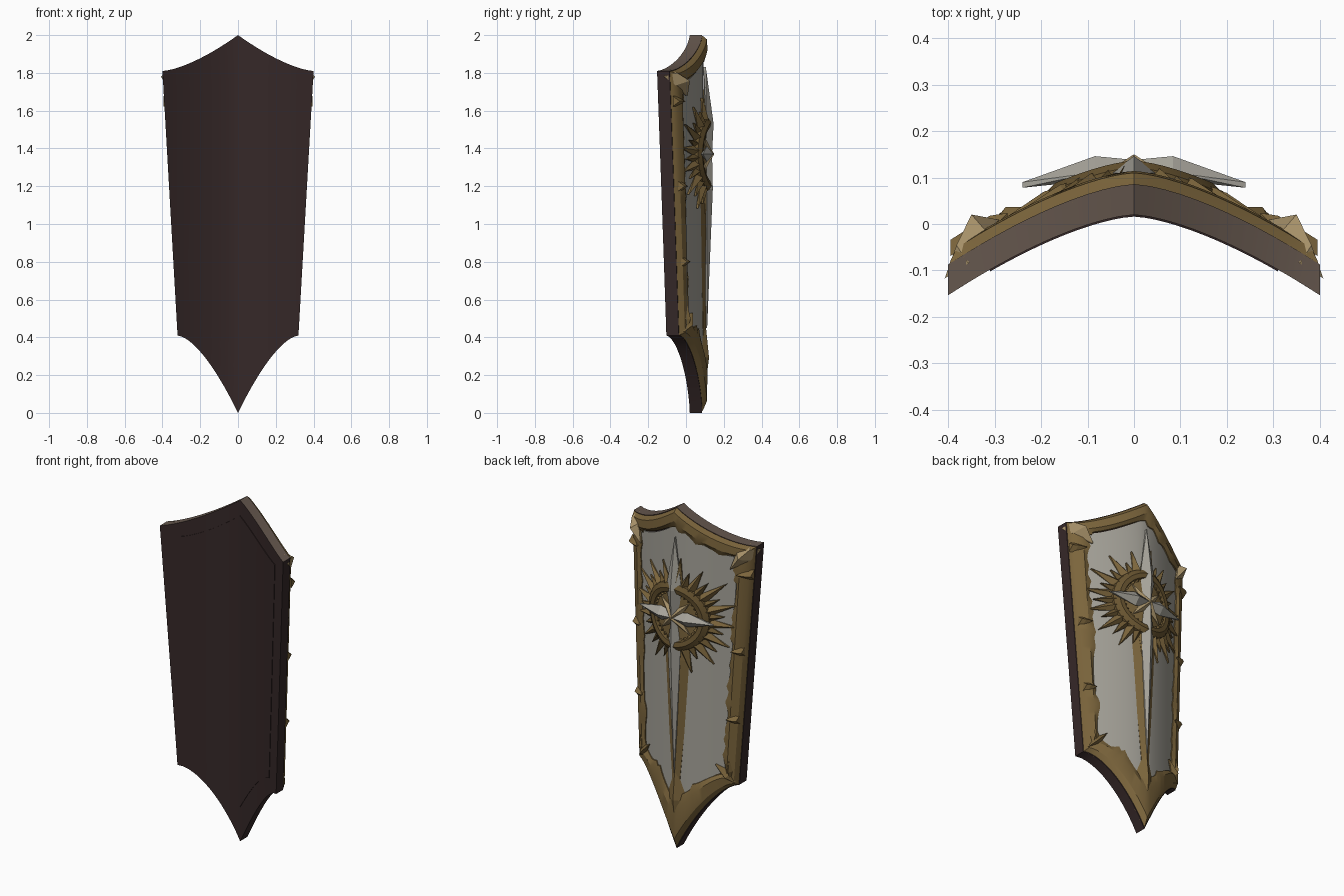
import bpy, math, random
from mathutils import Vector

random.seed(4)
cube = bpy.data.objects.get("Cube")
if cube:
    bpy.data.objects.remove(cube)


def material(name, rgb):
    m = bpy.data.materials.new(name)
    m.use_nodes = True
    m.diffuse_color = (*rgb, 1)
    m.node_tree.nodes["Principled BSDF"].inputs["Base Color"].default_value = (*rgb, 1)
    return m


DARK = material("dark brown wood", (0.036, 0.021, 0.021))
TAUPE = material("worn taupe edge", (0.13, 0.095, 0.075))
GOLD = material("aged gold", (0.20, 0.13, 0.045))
DEEP = material("deep gold", (0.14, 0.09, 0.03))
PALE = material("pale gold", (0.38, 0.28, 0.14))
SILVER = material("dull silver", (0.38, 0.365, 0.32))

# Outline sizes: top half width, top corner, top apex, low half width, low corner, low apex
OUTER = (0.40, 1.81, 2.0, 0.32, 0.41, 0.0)
PANEL = (0.315, 1.745, 1.90, 0.255, 0.48, 0.28)
BACKING = (0.31, 1.75, 1.91, 0.25, 0.47, 0.20)
COLS, ROWS = 24, 14
STAR_Z = 1.37


def surf(x):
    """Depth of the bowed inner face at x."""
    return 0.02 - 0.17 * (abs(x) / 0.395) ** 1.5


def face_y(x):
    """Depth of the decorated face."""
    return surf(x) + 0.066


def top_pt(o, u):
    return Vector((o[0] * u, o[1] + (o[2] - o[1]) * (1 - abs(u)) ** 1.5))


def low_pt(o, u):
    return Vector((o[3] * u, o[5] + (o[4] - o[5]) * (1 - (1 - abs(u)) ** 1.6)))


def make(name, verts, faces, mats, smooth=False):
    me = bpy.data.meshes.new(name)
    me.from_pydata(verts, [], faces)
    for m in mats:
        me.materials.append(m)
    ob = bpy.data.objects.new(name, me)
    bpy.context.collection.objects.link(ob)
    bpy.ops.object.select_all(action='DESELECT')
    ob.select_set(True)
    bpy.context.view_layer.objects.active = ob
    bpy.ops.object.mode_set(mode='EDIT')
    bpy.ops.mesh.select_all(action='SELECT')
    bpy.ops.mesh.normals_make_consistent(inside=False)
    bpy.ops.object.mode_set(mode='OBJECT')
    if smooth:
        bpy.ops.object.shade_smooth_by_angle(angle=math.radians(30))
    return ob


def plate(name, o, h0, h1, mats):
    """Bowed plate filling an outline, between two heights."""
    verts, faces = [], []
    for h in (h0, h1):
        for r in range(ROWS + 1):
            for c in range(COLS + 1):
                u = 2 * c / COLS - 1
                p = low_pt(o, u).lerp(top_pt(o, u), r / ROWS)
                verts.append((p.x, surf(p.x) + h, p.y))
    w, layer = COLS + 1, (COLS + 1) * (ROWS + 1)
    for r in range(ROWS):
        for c in range(COLS):
            a = r * w + c
            q = (a, a + 1, a + w + 1, a + w)
            faces += [q, tuple(i + layer for i in q)]
    ring = [c for c in range(w)] + [r * w + COLS for r in range(1, ROWS + 1)]
    ring += [ROWS * w + c for c in range(COLS - 1, -1, -1)]
    ring += [r * w for r in range(ROWS - 1, 0, -1)]
    for a, b in zip(ring, ring[1:] + ring[:1]):
        faces.append((a, b, b + layer, a + layer))
    return make(name, verts, faces, mats, True)


# Body, with the upward edge worn lighter
body = plate("shield_body", OUTER, 0, 0.066, [DARK, TAUPE])
for f in body.data.polygons:
    f.material_index = int(f.normal.z > 0.3)
plate("inner_backing", BACKING, -0.004, 0.01, [DARK])
plate("silver_panel", PANEL[:5] + (0.2,), 0.05, 0.072, [SILVER])


def loop(o, n=32, side=40):
    us = [2 * i / n - 1 for i in range(n + 1)]
    pts = [top_pt(o, u) for u in us]
    a, b = top_pt(o, 1), low_pt(o, 1)
    pts += [a.lerp(b, i / side) for i in range(1, side)]
    pts += [low_pt(o, -u) for u in us]
    a, b = low_pt(o, -1), top_pt(o, -1)
    return pts + [a.lerp(b, i / side) for i in range(1, side)]


# Raised gold rim with a chipped inner edge
outer, inner = loop(OUTER), loop(PANEL)
verts, faces = [], []
chip = 0
for a, b in zip(outer, inner):
    chip = 0.6 * chip + random.choice((0, 0, 0, 0.12, 0.2))
    for k, h in ((0.0, 0.06), (0.08, 0.074), (0.22, 0.09), (0.72, 0.094), (0.92 + chip, 0.078), (0.95 + chip, 0.06)):
        p = a.lerp(b, k)
        verts.append((p.x, surf(p.x) + h, p.y))
n = len(outer)
for i in range(n):
    j = (i + 1) % n
    faces += [(i * 6 + s, i * 6 + (s + 1) % 6, j * 6 + (s + 1) % 6, j * 6 + s) for s in range(6)]
make("gold_rim", verts, faces, [GOLD], True)


def lance(base, tip, width, heights, drop, depth=face_y, shoulder=0.35, neck=0.4):
    """Faceted blade: ridge heights at base, shoulder and tip; the edges lie lower by drop."""
    c, t = Vector(base), Vector(tip)
    s = c.lerp(t, shoulder)
    d = (t - c).normalized()
    nrm = Vector((-d.y, d.x))
    pts = [(c, heights[0]), (s, heights[1]), (t, heights[2])]
    pts += [(c + nrm * width * neck, heights[0] - drop), (s + nrm * width, heights[1] - drop)]
    pts += [(c - nrm * width * neck, heights[0] - drop), (s - nrm * width, heights[1] - drop)]
    pts.append((t, heights[2] - 0.012))
    verts = [(p.x, depth(p.x) + h, p.y) for p, h in pts]
    faces = [(0, 1, 4, 3), (1, 2, 4), (0, 5, 6, 1), (1, 6, 2), (4, 2, 7), (6, 7, 2),
             (3, 4, 7), (3, 7, 5), (5, 7, 6), (0, 3, 5)]
    return verts, faces


def blades(name, parts, mat):
    verts, faces = [], []
    for v, f in parts:
        faces += [tuple(i + len(verts) for i in q) for q in f]
        verts += v
    make(name, verts, faces, [mat])


# Sunburst rays, alternating long and short
for name, mat, odd, far in (("long_rays", GOLD, 0, 0.33), ("short_rays", DEEP, 1, 0.27)):
    rays = []
    for i in range(odd, 32, 2):
        a = math.tau * i / 32 + 0.1
        d = Vector((math.cos(a), math.sin(a)))
        o = Vector((0, STAR_Z))
        rays.append(lance(o + d * 0.13, o + d * (far + random.uniform(-0.02, 0.02)), 0.026,
                          (0.035, 0.042, 0.022), 0.028, neck=0.8))
    blades(name, rays, mat)


def disc(name, profile, mat, seg=48):
    """Round band around the star that follows the bowed face."""
    verts, faces, m = [], [], len(profile)
    for i in range(seg):
        a = math.tau * i / seg
        for r, h in profile:
            x = r * math.cos(a)
            verts.append((x, face_y(x) + h, STAR_Z + r * math.sin(a)))
    for i in range(seg):
        j = (i + 1) % seg
        faces += [(i * m + k, i * m + k + 1, j * m + k + 1, j * m + k) for k in range(m - 1)]
    make(name, verts, faces, [mat], True)


disc("sun_disc", [(0.002, 0.025), (0.06, 0.025), (0.14, 0.025), (0.15, 0.0)], GOLD)
disc("sun_ring", [(0.135, 0.015), (0.145, 0.044), (0.17, 0.05), (0.195, 0.036), (0.2, 0.0)], DEEP)


def flat(x):
    return 0.0


# Gold blade behind the long star point, and the boss on the low tip
blades("gold_blade", [lance((0, 1.25), (0, 0.12), 0.085, (0.115, 0.118, 0.10), 0.045, flat, 0.12, 0.8)], GOLD)
blades("tip_boss", [lance((0, 0.46), (0, 0.04), 0.07, (0.105, 0.122, 0.09), 0.045, flat, 0.4, 0.4)], GOLD)

# Four-pointed star
centre = (0, STAR_Z)
star = [lance(centre, (0, 1.83), 0.05, (0.138, 0.146, 0.105), 0.035, flat),
        lance(centre, (0, 0.45), 0.042, (0.138, 0.142, 0.112), 0.032, flat, 0.2)]
star += [lance(centre, (s * 0.24, STAR_Z), 0.042, (0.138, 0.146, 0.09), 0.035, flat) for s in (-1, 1)]
blades("star", star, SILVER)
small = []
for sx in (-1, 1):
    for sz in (-1, 1):
        small.append(lance(centre, (sx * 0.09, STAR_Z + sz * 0.09), 0.022, (0.15, 0.13, 0.1), 0.02, flat))
blades("star_small_points", small, PALE)

# Corner claws and edge studs, on both sides
for s, side in ((1, "left"), (-1, "right")):
    blades(side + "_upper_claw", [lance((s * 0.382, 1.80), (s * 0.29, 1.68), 0.04,
                                        (0.03, 0.076, 0.03), 0.055, neck=0.8)], PALE)
    blades(side + "_lower_claws", [lance((s * 0.31, 0.43), (s * 0.215, 0.53), 0.028, (0.025, 0.05, 0.02), 0.04),
                                   lance((s * 0.29, 0.44), (s * 0.285, 0.60), 0.022, (0.025, 0.045, 0.02), 0.035)],
           GOLD)
    for z in (1.65, 1.2, 0.8):
        x = 0.32 + 0.08 * (z - 0.41) / 1.4
        out = 0.004 if z > 1.5 else -0.012
        blades(side + "_stud", [lance((s * (x + out), z), (s * (x - 0.07), z), 0.03,
                                      (0.05, 0.05, 0.035), 0.035, neck=0.9)], GOLD)
